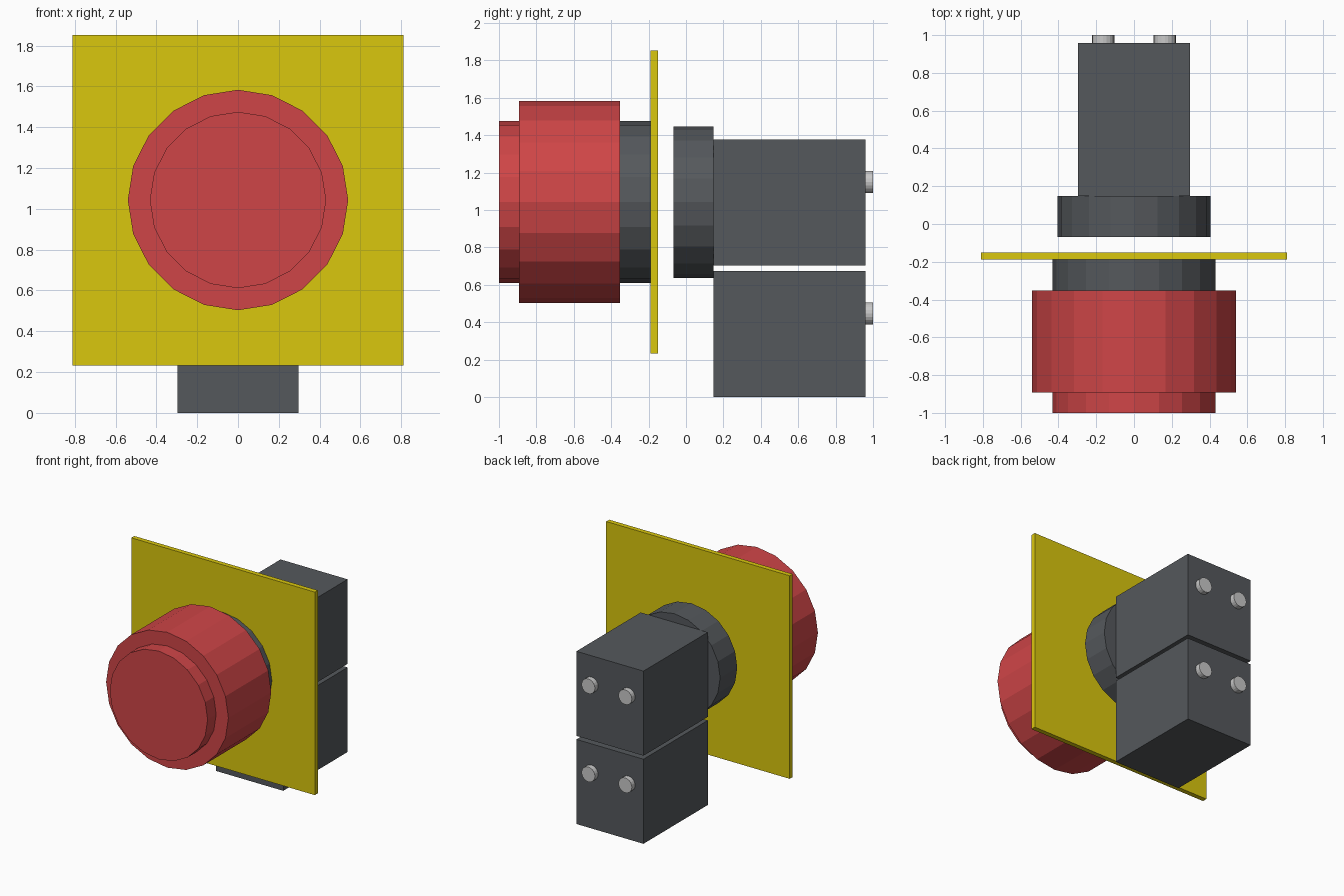
import bpy
from math import pi
from mathutils import Matrix
import bmesh

old = bpy.data.objects.get("Cube")
if old:
    bpy.data.objects.remove(old, do_unlink=True)


def material(name, rgb):
    mat = bpy.data.materials.new(name)
    mat.use_nodes = True
    colour = (*rgb, 1)
    mat.diffuse_color = colour
    mat.node_tree.nodes["Principled BSDF"].inputs["Base Color"].default_value = colour
    return mat


red = material("button red", (0.62, 0.06, 0.063))
yellow = material("plate yellow", (0.7, 0.57, 0.004))
grey = material("dark grey plastic", (0.09, 0.098, 0.107))
metal = material("screw metal", (0.58, 0.58, 0.58))


def finish(name, bm, mat):
    mesh = bpy.data.meshes.new(name)
    bmesh.ops.recalc_face_normals(bm, faces=bm.faces)
    bm.to_mesh(mesh)
    bm.free()
    mesh.materials.append(mat)
    obj = bpy.data.objects.new(name, mesh)
    bpy.context.collection.objects.link(obj)
    return obj


def box(name, half_width, y0, y1, z0, z1, mat):
    bm = bmesh.new()
    place = Matrix.Translation((0, (y0 + y1) / 2, (z0 + z1) / 2))
    size = Matrix.Diagonal((2 * half_width, y1 - y0, z1 - z0, 1))
    bmesh.ops.create_cube(bm, size=1, matrix=place @ size)
    return finish(name, bm, mat)


def turned(name, profile, mat, x=0, z=1.043, sides=20):
    """Faceted solid about the y axis from (y, radius) pairs."""
    bm = bmesh.new()
    step = Matrix.Rotation(2 * pi / sides, 3, "Y")
    rings = []
    for y, radius in profile:
        ring, co = [], Matrix.Translation((0, y, radius)).translation
        for _ in range(sides):
            ring.append(bm.verts.new(co))
            co = step @ co
        rings.append(ring)
    for a, b in zip(rings, rings[1:]):
        for i in range(sides):
            j = (i + 1) % sides
            bm.faces.new((a[i], a[j], b[j], b[i]))
    bm.faces.new(rings[0])
    bm.faces.new(rings[-1])
    obj = finish(name, bm, mat)
    obj.location = (x, 0, z)
    return obj


# Stepped push button and the collars on either side of the panel
turned("push_button", [(-1, 0.432), (-0.892, 0.432), (-0.892, 0.54), (-0.352, 0.54)], red)
turned("front_collar", [(-0.352, 0.432), (-0.189, 0.432)], grey)
turned("rear_collar", [(-0.068, 0.405), (0.148, 0.405)], grey)

# Square mounting plate
box("mounting_plate", 0.81, -0.189, -0.151, 0.232, 1.852, yellow)

# Two stacked contact blocks, each with a pair of terminal screws
for level, bottom in (("lower", 0), ("upper", 0.703)):
    box(level + "_contact_block", 0.296, 0.148, 0.959, bottom, bottom + 0.675, grey)
    for side, x in (("left", 0.163), ("right", -0.163)):
        turned(f"{level}_{side}_screw", [(0.95, 0.059), (1, 0.059)], metal, x, bottom + 0.447)
